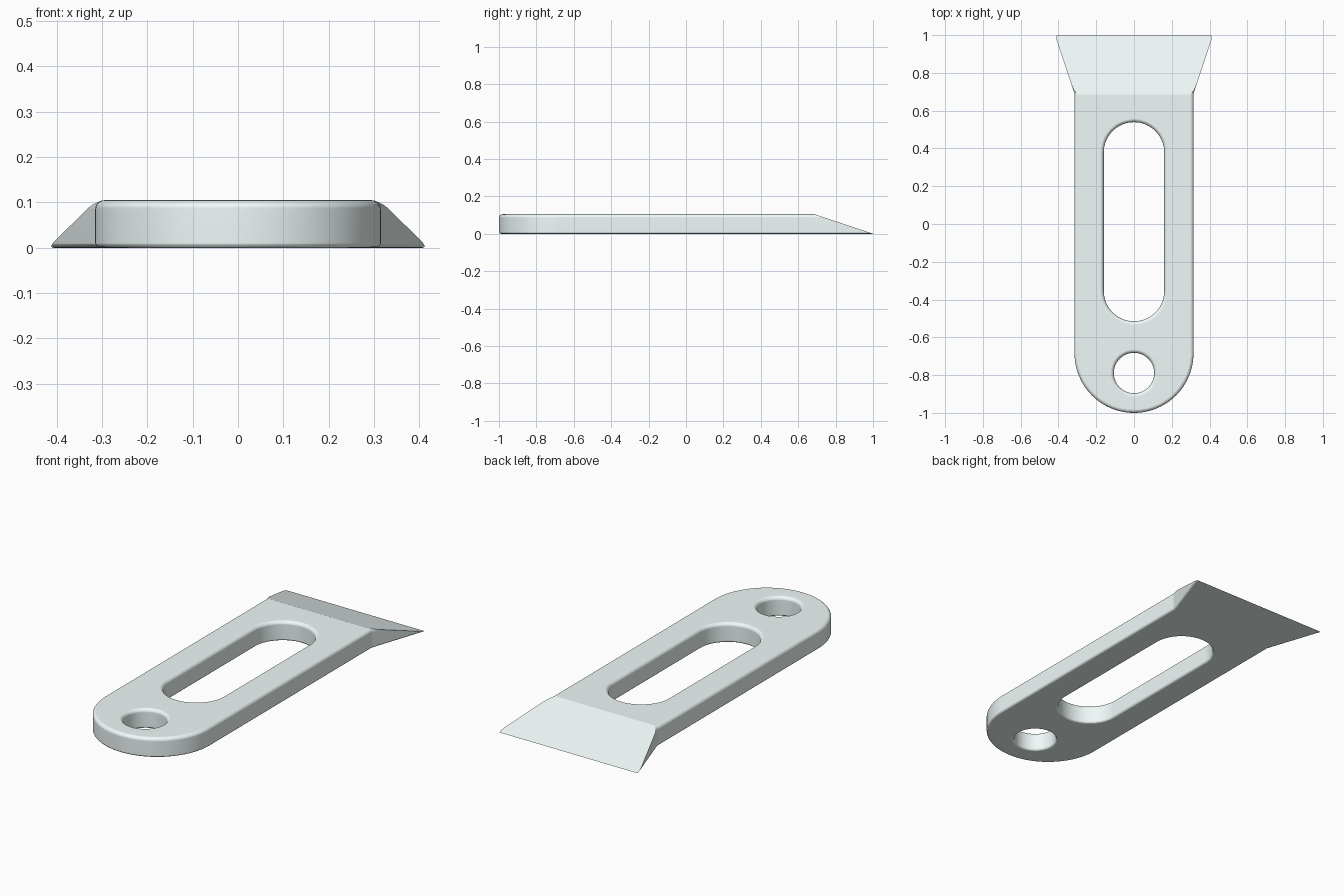
import bpy, bmesh
from math import pi, cos, sin, radians
from mathutils import Vector

if "Cube" in bpy.data.objects:
    bpy.data.objects.remove(bpy.data.objects["Cube"])

H = 0.105          # plate thickness
R = 0.315          # half width of the bar
SLOPE = 0.335      # sideways flare of the blade


def arc(cy, r, a0, a1, n):
    return [(r * cos(a0 + (a1 - a0) * i / n), cy + r * sin(a0 + (a1 - a0) * i / n))
            for i in range(n + 1)]


def body_outline(d):
    # round end plus flared blade, inset by d (runs past the tip, trimmed later)
    yk = 0.69 + 0.163 * d
    xe = R - d + SLOPE * (1.1 - yk)
    return arc(-0.685, R - d, pi, 2 * pi, 48) + [(R - d, yk), (xe, 1.1), (-xe, 1.1), (-R + d, yk)]


def slot_outline(d):
    r = 0.16 + d
    return arc(0.379, r, 0, pi, 32) + arc(-0.355, r, pi, 2 * pi, 32)


def hole_outline(d):
    return arc(-0.789, 0.107 + d, 0, 2 * pi, 48)[:-1]


# Rounded edge section: (height, inset)
N, RT, RB = 5, 0.02, 0.012
section = [(RB - RB * cos(a), RB - RB * sin(a)) for a in (i * pi / 2 / N for i in range(N + 1))]
section += [(H - RT + RT * sin(a), RT - RT * cos(a)) for a in (i * pi / 2 / N for i in range(N + 1))]

# Walls of the body, slot and hole
bm = bmesh.new()
rims = {0: [], 1: []}
for outline in (body_outline, slot_outline, hole_outline):
    rings = [[bm.verts.new((x, y, z)) for x, y in outline(d)] for z, d in section]
    n = len(rings[0])
    for a, b in zip(rings, rings[1:]):
        for i in range(n):
            j = (i + 1) % n
            bm.faces.new((a[i], a[j], b[j], b[i]))
    for key, ring in ((0, rings[0]), (1, rings[-1])):
        rims[key] += [bm.edges.get((ring[i], ring[(i + 1) % n])) for i in range(n)]

# Flat bottom and top with openings
for key, z in ((0, -1), (1, 1)):
    bmesh.ops.triangle_fill(bm, edges=rims[key], use_beauty=True, normal=(0, 0, z))

# Slice the sloping blade face
normal = Vector((0, H, 0.315)).normalized()
bmesh.ops.bisect_plane(bm, geom=bm.verts[:] + bm.edges[:] + bm.faces[:], dist=1e-6,
                       plane_co=(0, 1, 0), plane_no=normal, clear_outer=True)
edges = [e for e in bm.edges if e.is_boundary]
bmesh.ops.triangle_fill(bm, edges=edges, use_beauty=True, normal=normal)
bmesh.ops.recalc_face_normals(bm, faces=bm.faces)

mesh = bpy.data.meshes.new("slotted_scraper_blade")
bm.to_mesh(mesh)
bm.free()
obj = bpy.data.objects.new("slotted_scraper_blade", mesh)
bpy.context.collection.objects.link(obj)

# Pale steel colour
steel = bpy.data.materials.new("pale_steel")
steel.diffuse_color = (0.87, 0.96, 0.95, 1)
steel.use_nodes = True
steel.node_tree.nodes["Principled BSDF"].inputs["Base Color"].default_value = steel.diffuse_color
mesh.materials.append(steel)

# Smooth rounded edges, crisp flat faces
bpy.context.view_layer.objects.active = obj
obj.select_set(True)
bpy.ops.object.shade_smooth_by_angle(angle=radians(16.5))
mod = obj.modifiers.new("flat_face_shading", 'WEIGHTED_NORMAL')
mod.keep_sharp = True
